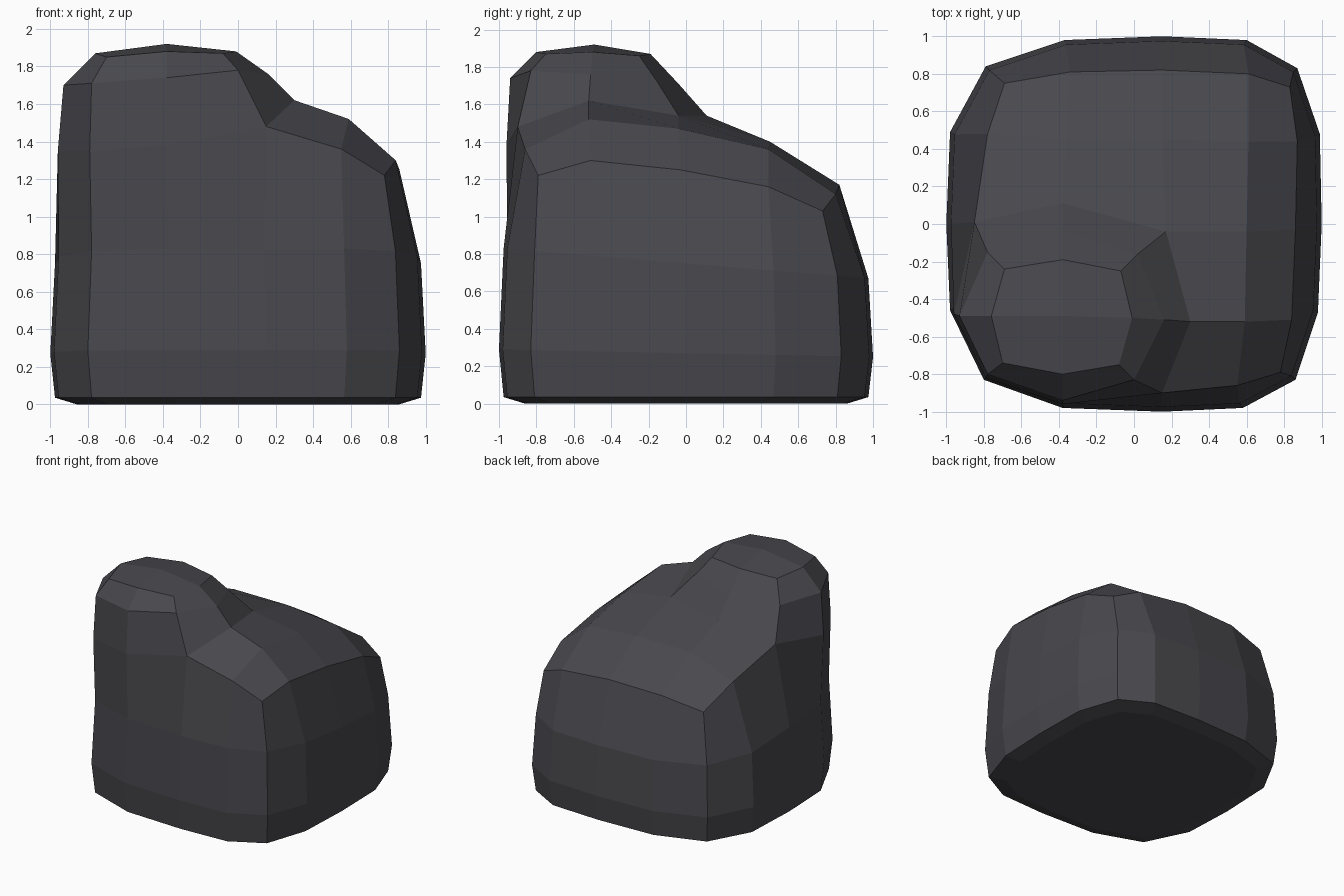
import bpy, bmesh

if "Cube" in bpy.data.objects:
    bpy.data.objects.remove(bpy.data.objects["Cube"])

bm = bmesh.new()
N = 16


def ring(points):
    return [bm.verts.new(p) for p in points]


def bridge(a, b):
    for i in range(len(a)):
        j = (i + 1) % len(a)
        bm.faces.new((a[i], a[j], b[j], b[i]))


def perimeter(r0, r1, c0, c1):
    """Counter-clockwise boundary of a block of grid cells, from front left."""
    return ([(r0, c) for c in range(c0, c1)] + [(r, c1) for r in range(r0, r1)]
            + [(r1, c) for c in range(c1, c0, -1)] + [(r, c0) for r in range(r1, r0, -1)])


# Rounded square footprint, anticlockwise from the front left corner
outline = [(-.80, -.83), (-.38, -.98), (.15, -1), (.58, -.98),
           (.86, -.83), (.98, -.47), (1, 0), (.99, .48),
           (.87, .83), (.60, .98), (.15, 1), (-.37, .98),
           (-.79, .84), (-.98, .49), (-1, 0), (-.98, -.46)]

# Side rings: footprint scale, height, height slope along y
rings = []
for s, z, slope in [(.86, 0, 0), (.975, .035, 0), (1, .27, -.02), (.975, .75, -.08)]:
    rings.append(ring([(x * s, y * s, z + slope * y) for x, y in outline]))

# Sloping upper surface, rows from front to back
top_rows = [
    [(-.79, -.82, 1.35), (-.38, -.96, 1.38), (.15, -.90, 1.48), (.55, -.86, 1.36), (.78, -.79, 1.22)],
    [(-.96, -.48, 1.35), None, (.30, -.52, 1.62), (.59, -.52, 1.52), (.84, -.51, 1.30)],
    [(-.85, .01, 1.43), (-.38, .11, 1.54), (.17, -.04, 1.54), (.60, -.04, 1.47), (.86, -.03, 1.25)],
    [(-.78, .48, 1.27), (-.36, .45, 1.40), (.15, .45, 1.40), (.61, .44, 1.36), (.87, .44, 1.16)],
    [(-.69, .75, 1.09), (-.34, .81, 1.16), (.15, .82, 1.17), (.61, .80, 1.12), (.83, .73, 1.03)],
]
grid = [[bm.verts.new(p) if p else None for p in row] for row in top_rows]
rings.append([grid[r][c] for r, c in perimeter(0, 4, 0, 4)])
for a, b in zip(rings, rings[1:]):
    bridge(a, b)
for r in range(4):
    for c in range(4):
        if r > 1 or c > 1:
            bm.faces.new((grid[r][c], grid[r][c + 1], grid[r + 1][c + 1], grid[r + 1][c]))

# Raised knob over the front left quarter
base = [grid[r][c] for r, c in perimeter(0, 2, 0, 2)]
mid = ring([(-.78, -.80, 1.71), (-.38, -.94, 1.74), (0, -.83, 1.78), (.16, -.51, 1.76),
            (.02, -.16, 1.73), (-.38, -.04, 1.71), (-.78, -.15, 1.68), (-.93, -.49, 1.70)])
cap = ring([(-.70, -.74, 1.85), (-.38, -.80, 1.88), (-.08, -.75, 1.87), (-.01, -.50, 1.88),
            (-.07, -.25, 1.86), (-.38, -.19, 1.87), (-.69, -.24, 1.85), (-.76, -.49, 1.87)])
bridge(base, mid)
bridge(mid, cap)
peak = bm.verts.new((-.38, -.49, 1.92))
for i in range(0, 8, 2):
    bm.faces.new((cap[i - 1], cap[i], cap[i + 1], peak))

# Flat underside
bm.faces.new(rings[0][::-1])
bmesh.ops.recalc_face_normals(bm, faces=bm.faces)

mesh = bpy.data.meshes.new("rock")
bm.to_mesh(mesh)
bm.free()
rock = bpy.data.objects.new("rock", mesh)
bpy.context.collection.objects.link(rock)

stone = bpy.data.materials.new("dark_stone")
stone.diffuse_color = (.065, .065, .075, 1)
stone.use_nodes = True
stone.node_tree.nodes["Principled BSDF"].inputs["Base Color"].default_value = stone.diffuse_color
mesh.materials.append(stone)
